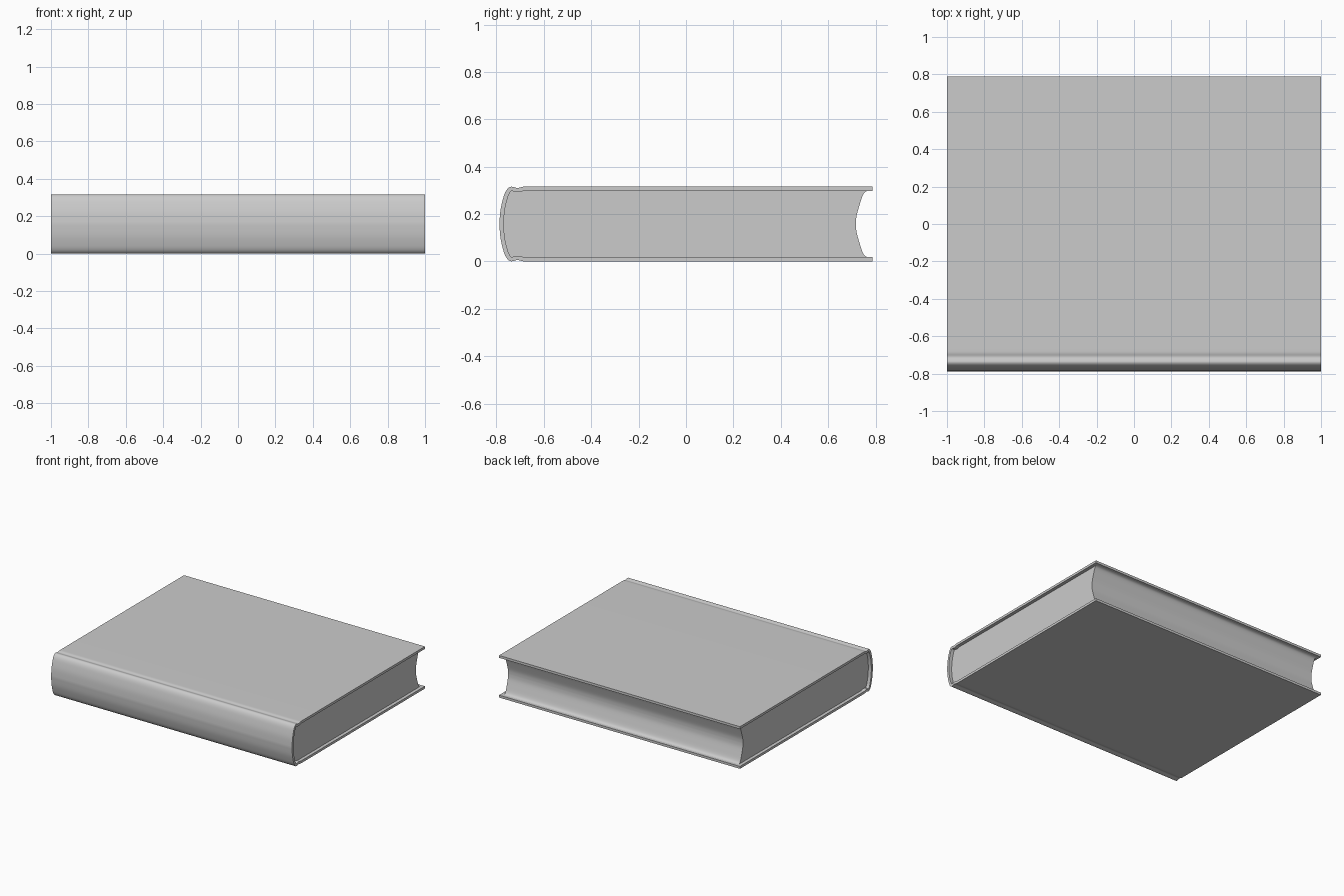
import bpy, bmesh
from mathutils import Vector
from mathutils.geometry import interpolate_bezier

if "Cube" in bpy.data.objects:
    bpy.data.objects.remove(bpy.data.objects["Cube"])

MID = 0.158     # half of the book's thickness
BOARD = 0.018   # cover thickness


def spline(pts, steps=4):
    """Smooth curve through the points (y, height from mid plane)."""
    p = [Vector((a, b, 0)) for a, b in pts]
    out = []
    for i in range(len(p) - 1):
        t0 = (p[i + 1] - p[max(i - 1, 0)]) / 6
        t1 = (p[min(i + 2, len(p) - 1)] - p[i]) / 6
        out += interpolate_bezier(p[i], p[i] + t0, p[i + 1] - t1, p[i + 1], steps + 1)[:-1]
    return [v.to_2d() for v in out + [p[-1]]]


def mirrored(half):
    """Half profile starting on the mid plane -> whole profile, bottom to top."""
    return [Vector((v.x, -v.y)) for v in reversed(half[1:])] + half


def offset(line, d):
    """Shift a polyline to the right of its direction of travel."""
    out = []
    for i, v in enumerate(line):
        t = (line[min(i + 1, len(line) - 1)] - line[max(i - 1, 0)]).normalized()
        out.append(v + Vector((t.y, -t.x)) * d)
    return out


def extrude(name, outline, half_len):
    """Extrude a closed y-z outline along x."""
    bm = bmesh.new()
    face = bm.faces.new([bm.verts.new((-half_len, v.x, v.y + MID)) for v in outline])
    ext = bmesh.ops.extrude_face_region(bm, geom=[face], use_keep_orig=True)
    verts = [g for g in ext["geom"] if isinstance(g, bmesh.types.BMVert)]
    bmesh.ops.translate(bm, verts=verts, vec=(2 * half_len, 0, 0))
    bmesh.ops.recalc_face_normals(bm, faces=bm.faces)
    me = bpy.data.meshes.new(name)
    bm.to_mesh(me)
    bm.free()
    ob = bpy.data.objects.new(name, me)
    bpy.context.collection.objects.link(ob)
    bpy.ops.object.select_all(action='DESELECT')
    ob.select_set(True)
    bpy.context.view_layer.objects.active = ob
    bpy.ops.object.shade_smooth_by_angle()
    return ob


# Cover profile: rounded spine, shallow hinge groove, flat board
spine = spline([(-0.788, 0), (-0.783, 0.06), (-0.772, 0.108), (-0.763, 0.134),
                (-0.752, 0.15), (-0.74, 0.157), (-0.728, 0.156), (-0.71, 0.152),
                (-0.69, 0.157), (-0.67, 0.158)])
half = spine + [Vector((0.0, 0.158)), Vector((0.788, 0.158))]
outer = mirrored(half)
inner = offset(outer, BOARD)
extrude("cover", outer + inner[::-1], 1.0)

# Page block: fills the cover, with a hollow fore-edge
fore = spline([(0.717, 0), (0.72, 0.035), (0.734, 0.085), (0.745, 0.118),
               (0.755, 0.134), (0.768, 0.1405)])
back = offset(outer, BOARD - 0.0005)[1:-1]
extrude("pages", back + mirrored(fore)[::-1], 0.975)
